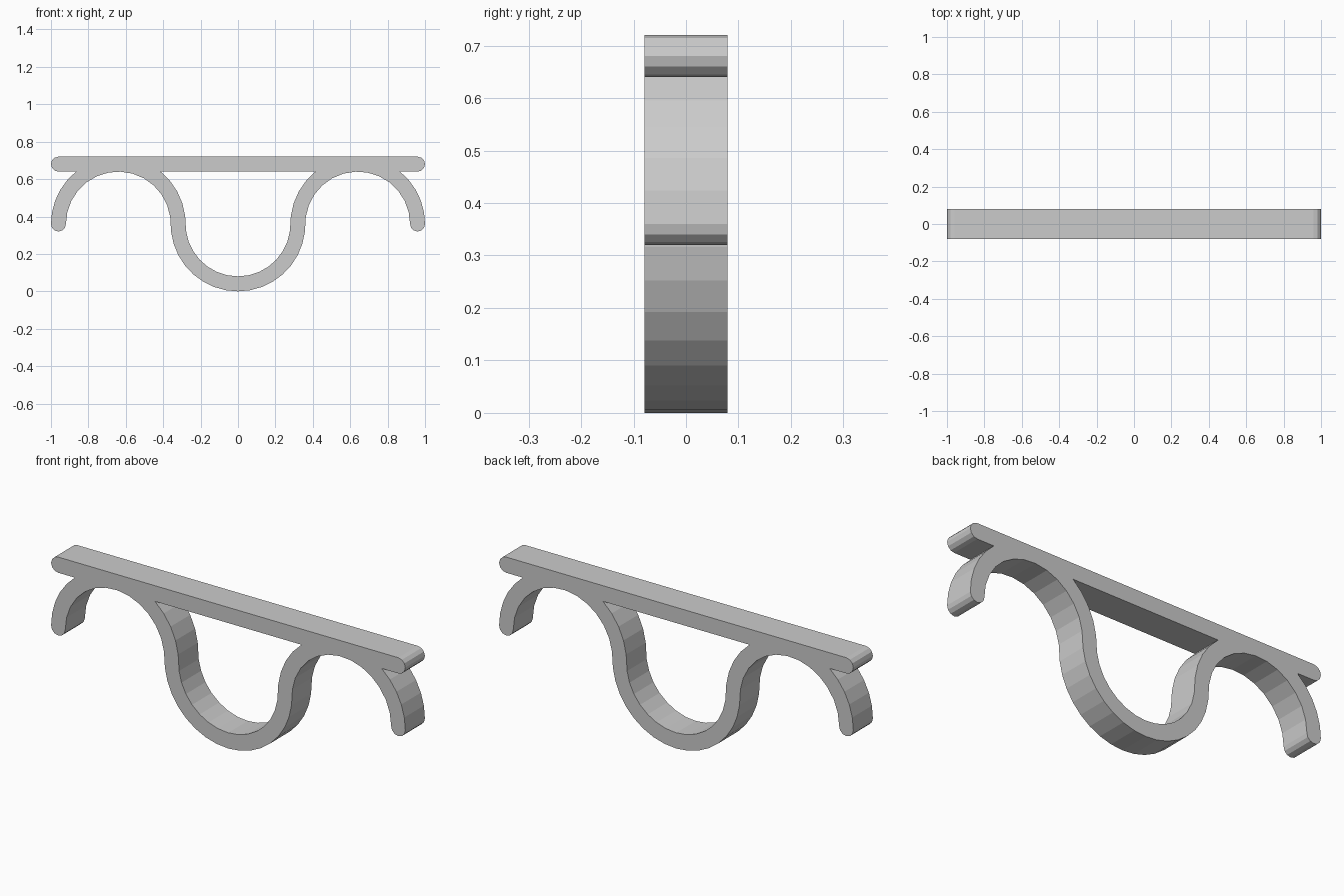
import bpy
from math import sin, cos, asin, radians, degrees

cube = bpy.data.objects.get("Cube")
if cube:
    bpy.data.objects.remove(cube, do_unlink=True)

SPAN = 0.64      # spacing of the arch centres
MID = 0.36       # height of all arc centres
OUT, INN = 0.36, 0.28
CAP = 0.04       # half the strip thickness
BAR = 0.68       # centre height of the top bar
HALF_DEPTH = 0.079


def arc(cx, cz, r, start, end, steps):
    angles = [radians(start + (end - start) * i / steps) for i in range(steps + 1)]
    return [(cx + r * cos(a), cz + r * sin(a)) for a in angles]


def mirrored(half, shared):
    """Close a right half outline; drop the first point if it lies on the axis."""
    return half + [(-x, z) for x, z in reversed(half[1:] if shared else half)]


# Angle at which an arch runs into the underside of the bar
meet = degrees(asin((BAR - CAP - MID) / OUT))

# Outer outline: trough, arch underside, foot tip, arch back, bar end
outline = mirrored(
    arc(0, MID, OUT, 270, 353, 8)
    + arc(SPAN, MID, INN, 172, 0, 13)
    + arc(SPAN + 0.32, MID, CAP, 180, 360, 6)[1:-1]
    + arc(SPAN, MID, OUT, 0, meet, 5)
    + arc(SPAN + 0.32, BAR, CAP, 270, 450, 6), True)

# Opening between the trough and the bar
opening = mirrored(
    arc(0, MID, INN, 270, 352, 7)
    + arc(SPAN, MID, OUT, 173, 180 - meet, 4), True)

# Extruded flat profile with the opening as a hole
curve = bpy.data.curves.new("wave_bracket", "CURVE")
curve.dimensions = "2D"
curve.fill_mode = "BOTH"
curve.extrude = HALF_DEPTH
for loop in (outline, opening):
    spline = curve.splines.new("POLY")
    spline.points.add(len(loop) - 1)
    for point, (x, z) in zip(spline.points, loop):
        point.co = (x, z, 0, 1)
    spline.use_cyclic_u = True

bracket = bpy.data.objects.new("wave_bracket", curve)
bpy.context.collection.objects.link(bracket)
bracket.rotation_euler.x = radians(90)

# Turn the profile into a welded, flat shaded mesh
bpy.ops.object.select_all(action="DESELECT")
bracket.select_set(True)
bpy.context.view_layer.objects.active = bracket
bpy.ops.object.convert(target="MESH")
bpy.ops.object.transform_apply(location=False, rotation=True, scale=False)
bpy.ops.object.mode_set(mode="EDIT")
bpy.ops.mesh.select_all(action="SELECT")
bpy.ops.mesh.remove_doubles(threshold=0.0005)
bpy.ops.mesh.normals_make_consistent(inside=False)
bpy.ops.object.mode_set(mode="OBJECT")
bpy.ops.object.shade_flat()

# Plain grey finish
grey = bpy.data.materials.new("plain_grey")
grey.use_nodes = True
colour = (0.6, 0.6, 0.6, 1)
grey.diffuse_color = colour
grey.node_tree.nodes["Principled BSDF"].inputs["Base Color"].default_value = colour
bracket.data.materials.clear()
bracket.data.materials.append(grey)
